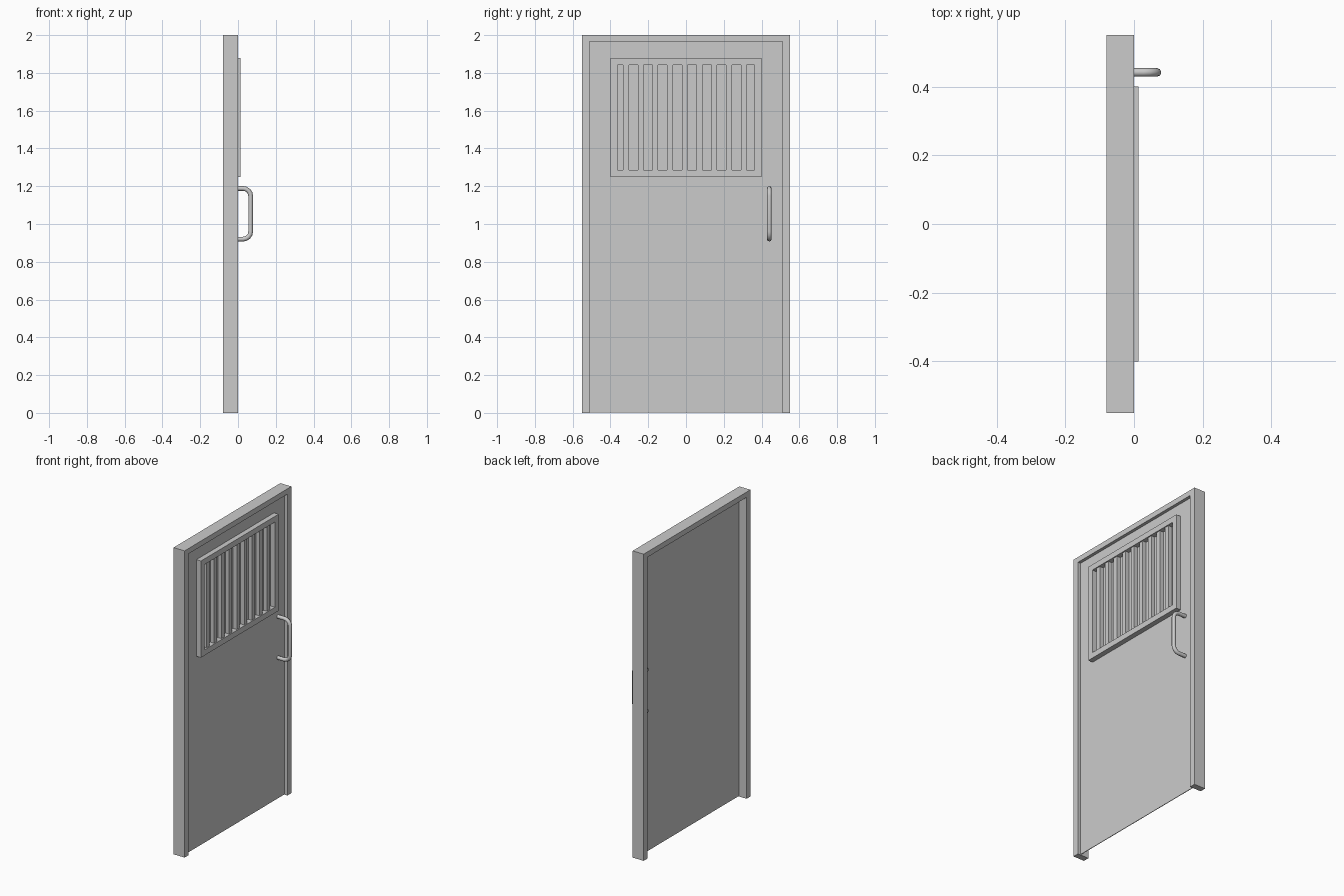
import bpy, bmesh, math

if "Cube" in bpy.data.objects:
    bpy.data.objects.remove(bpy.data.objects["Cube"])


def new_object(name, bm):
    bmesh.ops.recalc_face_normals(bm, faces=bm.faces[:])
    mesh = bpy.data.meshes.new(name)
    bm.to_mesh(mesh)
    bm.free()
    ob = bpy.data.objects.new(name, mesh)
    bpy.context.collection.objects.link(ob)
    return ob


def box(name, x0, x1, y0, y1, z0, z1):
    bm = bmesh.new()
    bmesh.ops.create_cube(bm, size=1)
    for v in bm.verts:
        v.co = (x0 + (v.co.x + .5) * (x1 - x0),
                y0 + (v.co.y + .5) * (y1 - y0),
                z0 + (v.co.z + .5) * (z1 - z0))
    return new_object(name, bm)


def band(name, outer, inner, x0, x1, closed):
    """Extrude the strip between two (y, z) outlines along x."""
    bm = bmesh.new()
    a = [bm.verts.new((x0, y, z)) for y, z in outer]
    b = [bm.verts.new((x0, y, z)) for y, z in inner]
    n = len(a)
    for i in range(n if closed else n - 1):
        j = (i + 1) % n
        bm.faces.new((a[i], a[j], b[j], b[i]))
    ext = bmesh.ops.extrude_face_region(bm, geom=bm.faces[:], use_keep_orig=True)
    for v in ext["geom"]:
        if isinstance(v, bmesh.types.BMVert):
            v.co.x = x1
    return new_object(name, bm)


# Door frame: two jambs and a head, open at the bottom
band("door_frame",
     [(-.55, 0), (-.55, 2), (.55, 2), (.55, 0)],
     [(-.51, 0), (-.51, 1.965), (.51, 1.965), (.51, 0)], -.08, 0, False)

# Thin door panel set back from the front of the frame
PANEL_X = -.02
box("door_panel", PANEL_X - .004, PANEL_X, -.51, .51, 0.003, 1.965)

# Raised surround of the barred window
band("window_surround",
     [(-.40, 1.25), (-.40, 1.88), (.40, 1.88), (.40, 1.25)],
     [(-.363, 1.287), (-.363, 1.843), (.363, 1.843), (.363, 1.287)],
     PANEL_X, .013, True)

# Vertical window bars
for i in range(9):
    y = -.318 + i * .0779
    box(f"window_bar_{i + 1}", PANEL_X, .006, y - .015, y + .015, 1.287, 1.843)

# Pull handle: bent round bar passing through the panel
R, BEND, REACH, LOW, HIGH = .0125, .04, .067, .92, 1.188
path = [(-.03, HIGH)]
for k in range(5):
    t = math.radians(90 - k * 22.5)
    path.append((REACH - BEND + BEND * math.cos(t), HIGH - BEND + BEND * math.sin(t)))
for k in range(5):
    t = math.radians(-k * 22.5)
    path.append((REACH - BEND + BEND * math.cos(t), LOW + BEND + BEND * math.sin(t)))
path.append((-.03, LOW))
curve = bpy.data.curves.new("pull_handle", "CURVE")
curve.dimensions = "3D"
curve.bevel_depth = R
curve.bevel_resolution = 2
curve.use_fill_caps = True
spline = curve.splines.new("POLY")
spline.points.add(len(path) - 1)
for p, (x, z) in zip(spline.points, path):
    p.co = (x, .441, z, 1)
handle = bpy.data.objects.new("pull_handle", curve)
bpy.context.collection.objects.link(handle)
bpy.context.view_layer.objects.active = handle
handle.select_set(True)
bpy.ops.object.convert(target="MESH")
bpy.ops.object.shade_smooth_by_angle(angle=math.radians(50))
